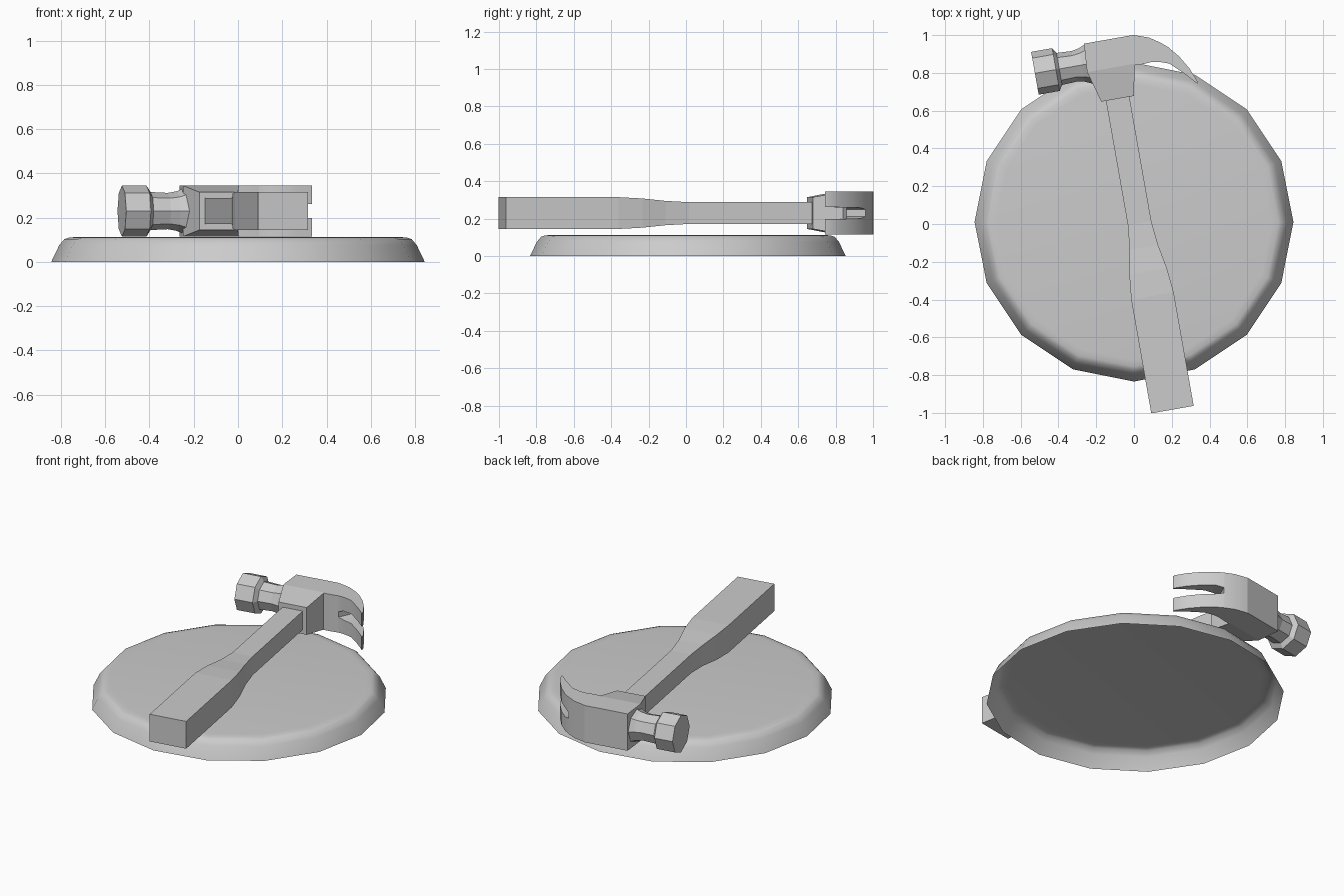
import bpy
from math import cos, sin, pi, radians

if "Cube" in bpy.data.objects:
    bpy.data.objects.remove(bpy.data.objects["Cube"])

ZC = 0.23                      # height of the hammer's centre plane
TILT = radians(10)             # hammer is turned on the base


def to_world(u, v, z):
    """Hammer frame (u along head, v along handle) to world."""
    return (u * cos(TILT) - v * sin(TILT), u * sin(TILT) + v * cos(TILT), z)


def loft(name, rings, cap_start=True, cap_end=True):
    """Skin a list of equal-length rings, with optional end caps."""
    n = len(rings[0])
    verts = [p for r in rings for p in r]
    faces = [(i * n + j, i * n + (j + 1) % n, (i + 1) * n + (j + 1) % n, (i + 1) * n + j)
             for i in range(len(rings) - 1) for j in range(n)]
    if cap_start:
        faces.append(tuple(reversed(range(n))))
    if cap_end:
        faces.append(tuple(range(len(verts) - n, len(verts))))
    mesh = bpy.data.meshes.new(name)
    mesh.from_pydata(verts, [], faces)
    obj = bpy.data.objects.new(name, mesh)
    bpy.context.collection.objects.link(obj)
    bpy.ops.object.select_all(action='DESELECT')
    obj.select_set(True)
    bpy.context.view_layer.objects.active = obj
    bpy.ops.object.mode_set(mode='EDIT')
    bpy.ops.mesh.select_all(action='SELECT')
    bpy.ops.mesh.normals_make_consistent(inside=False)
    bpy.ops.object.mode_set(mode='OBJECT')
    return obj


def slab(u0, u1, v, h):
    """Rectangular ring across the hammer at v."""
    return [to_world(u0, v, ZC - h), to_world(u1, v, ZC - h),
            to_world(u1, v, ZC + h), to_world(u0, v, ZC + h)]


# Round base: 16-sided shell, open underneath, rounded upper rim
base_profile = [(0.844, 0), (0.808, 0.075), (0.785, 0.103), (0.765, 0.11), (0.73, 0.113)]
loft("round_base", [[(r * cos(k * pi / 8), 0.01 + r * sin(k * pi / 8), z)
                     for k in range(16)] for r, z in base_profile], cap_start=False)
bpy.ops.object.shade_smooth_by_angle(angle=radians(40))

# Handle: thick grip easing into a thinner shaft
stations = [(-1.003, 1), (-0.392, 1), (-0.26, 0.74), (-0.13, 0.26), (0, 0), (0.67, 0)]
loft("handle", [slab(0.03 - 0.063 - 0.051 * t, 0.03 + 0.063 + 0.051 * t, v, 0.058 + 0.027 * t)
                for v, t in stations], cap_end=False)

# Head block, tapering toward the handle
loft("head_block", [slab(-0.058, 0.118, 0.668, 0.085),
                    slab(-0.105, 0.15, 0.835, 0.115),
                    slab(-0.095, 0.174, 0.986, 0.115)])

# Octagonal striking face and neck, corners pointing straight up and down
neck = [(-0.378, 0.115), (-0.265, 0.115), (-0.247, 0.086), (-0.167, 0.082),
        (-0.125, 0.09), (-0.085, 0.108)]
loft("striking_face", [[to_world(u, 0.877 + r * cos(k * pi / 4), ZC + r * sin(k * pi / 4))
                        for k in range(8)] for u, r in neck], cap_end=False)

# Claw: outer point, inner point, half width of the slot
claw = [((0, 1.0), (0.003, 0.84), 0), ((0.08, 0.987), (0.045, 0.846), 0),
        ((0.14, 0.96), (0.095, 0.858), 0.018), ((0.18, 0.937), (0.13, 0.859), 0.028),
        ((0.24, 0.886), (0.188, 0.849), 0.03), ((0.294, 0.823), (0.267, 0.796), 0.031),
        ((0.335, 0.757), (0.335, 0.743), 0.032)]


def claw_ring(o, i, z0, z1):
    return [(*o, z0), (*i, z0), (*i, z1), (*o, z1)]


loft("claw_root", [claw_ring(o, i, ZC - 0.115, ZC + 0.115) for o, i, g in claw[:3]],
     cap_start=False)
bpy.ops.object.shade_smooth_by_angle(angle=radians(35))
for side, s in (("lower", -1), ("upper", 1)):
    loft("claw_prong_" + side, [claw_ring(o, i, ZC + s * g, ZC + s * 0.115)
                                for o, i, g in claw[2:]], cap_start=False)
    bpy.ops.object.shade_smooth_by_angle(angle=radians(35))
